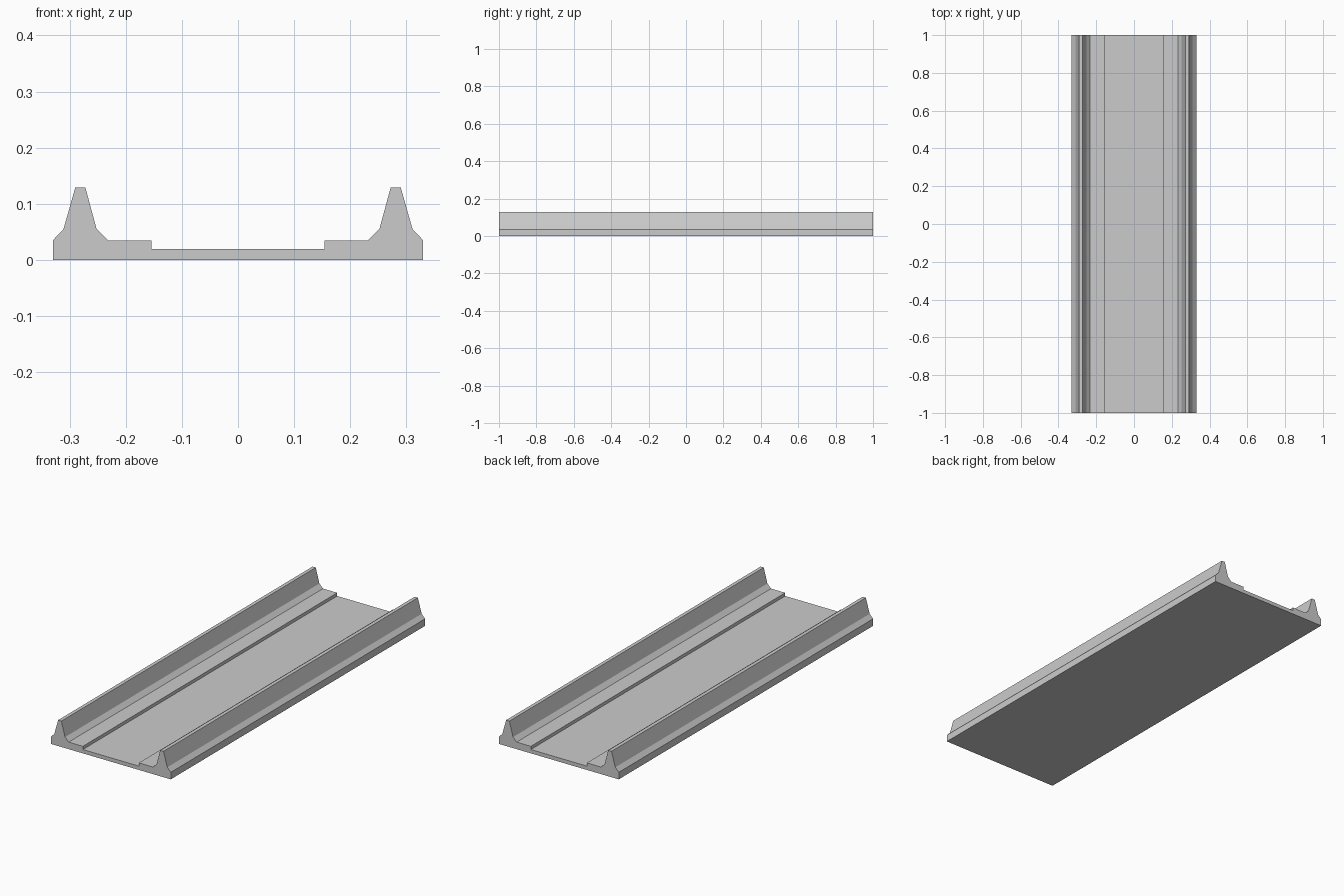
import bpy, bmesh

if "Cube" in bpy.data.objects:
    bpy.data.objects.remove(bpy.data.objects["Cube"])

LENGTH = 2.0

# Right half of the channel cross-section, outer bottom corner to inner floor (x, z)
half = [(0.33, 0.0), (0.33, 0.035), (0.311, 0.055), (0.29, 0.129),
        (0.272, 0.129), (0.252, 0.055), (0.232, 0.035),
        (0.154, 0.035), (0.154, 0.019)]
# Mirror to get the full closed outline
outline = half + [(-x, z) for x, z in reversed(half)]

# Extrude the outline along y into one solid
bm = bmesh.new()
front = bm.faces.new([bm.verts.new((x, -LENGTH / 2, z)) for x, z in outline])
result = bmesh.ops.extrude_face_region(bm, geom=[front], use_keep_orig=True)
moved = [g for g in result["geom"] if isinstance(g, bmesh.types.BMVert)]
bmesh.ops.translate(bm, verts=moved, vec=(0, LENGTH, 0))
bmesh.ops.recalc_face_normals(bm, faces=bm.faces)

mesh = bpy.data.meshes.new("railed_channel")
bm.to_mesh(mesh)
bm.free()
bpy.context.collection.objects.link(bpy.data.objects.new("railed_channel", mesh))
